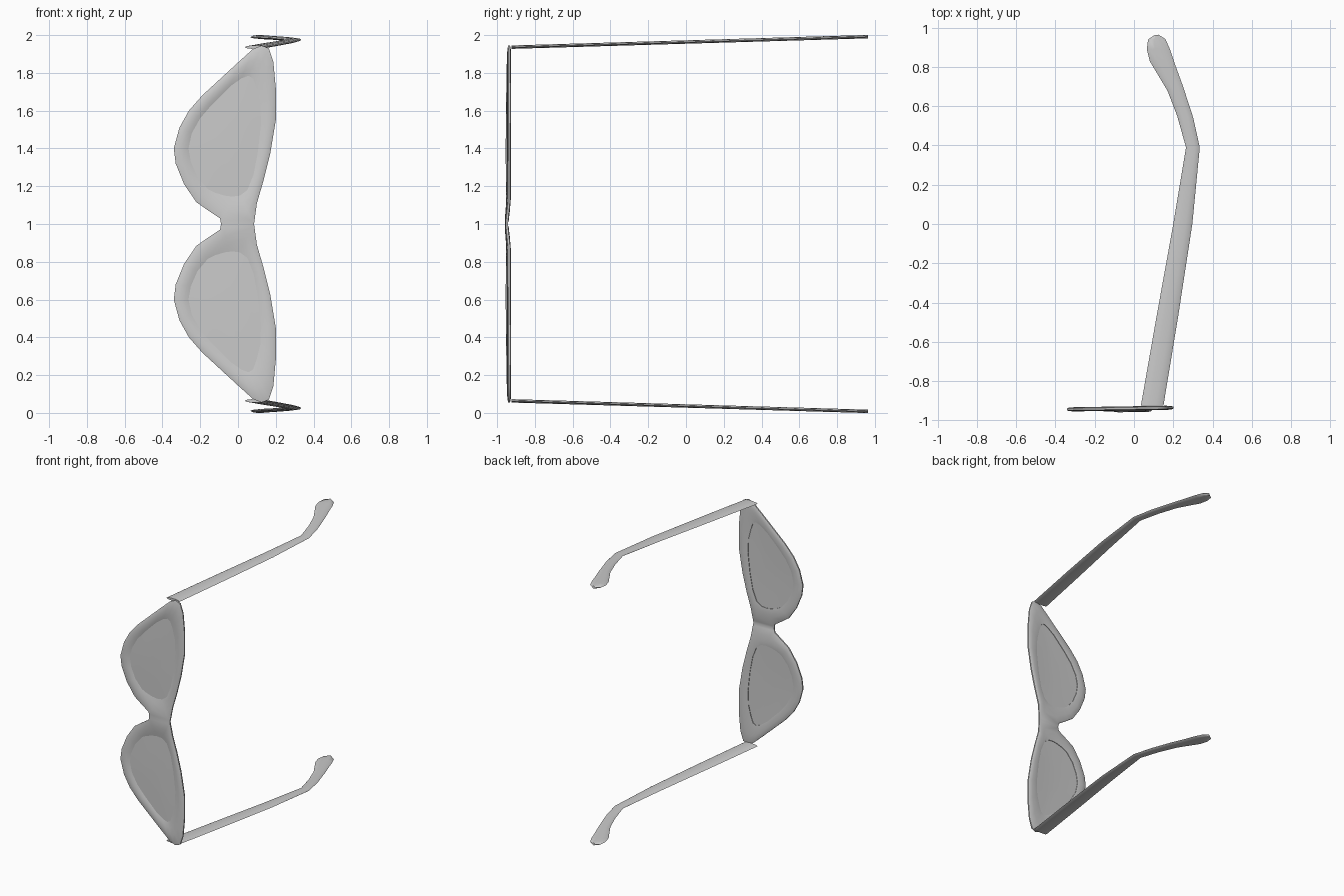
import bpy, bmesh, math
from mathutils import Vector

cube = bpy.data.objects.get("Cube")
if cube:
    bpy.data.objects.remove(cube, do_unlink=True)

grey = bpy.data.materials.new("plain grey")
grey.use_nodes = True
GREY = (0.6, 0.6, 0.6, 1)
grey.diffuse_color = GREY
grey.node_tree.nodes["Principled BSDF"].inputs["Base Color"].default_value = GREY

# Mirror plane halfway up: the glasses stand on one temple
mirror_centre = bpy.data.objects.new("mirror_centre", None)
mirror_centre.location.z = 1
mirror_centre.hide_render = True
bpy.context.collection.objects.link(mirror_centre)


def make_part(name, bm, angle):
    bmesh.ops.recalc_face_normals(bm, faces=bm.faces)
    mesh = bpy.data.meshes.new(name)
    bm.to_mesh(mesh)
    bm.free()
    mesh.materials.append(grey)
    obj = bpy.data.objects.new(name, mesh)
    bpy.context.collection.objects.link(obj)
    mod = obj.modifiers.new("other side", 'MIRROR')
    mod.use_axis = (False, False, True)
    mod.mirror_object = mirror_centre
    mod.merge_threshold = 0.002
    bpy.ops.object.select_all(action='DESELECT')
    obj.select_set(True)
    bpy.context.view_layer.objects.active = obj
    bpy.ops.object.shade_smooth_by_angle(angle=math.radians(angle))
    return obj


def depth(x, z):
    """Middle of the front in y: tilted, and pushed forward at the bridge."""
    return -0.937 + 0.016 * (x - 0.1) - 0.012 * max(0, 1 - (z - 1) / 0.12)


# Rim outline (x, z) and the matching lens opening, from bridge to bridge
rim = [(-.09, 1), (-.095, 1.03), (-.17, 1.08), (-.22, 1.115), (-.285, 1.21),
       (-.33, 1.32), (-.34, 1.4), (-.31, 1.51), (-.26, 1.6), (-.19, 1.68),
       (0, 1.855), (.08, 1.927), (.125, 1.945), (.163, 1.93), (.187, 1.86),
       (.2, 1.72), (.2, 1.55), (.17, 1.37), (.135, 1.23), (.1, 1.11), (.085, 1)]
hole = [(-.03, 1.145), (-.07, 1.15), (-.12, 1.165), (-.16, 1.185), (-.215, 1.25),
        (-.25, 1.33), (-.262, 1.4), (-.245, 1.48), (-.2, 1.56), (-.14, 1.63),
        (-.04, 1.73), (.02, 1.772), (.055, 1.785), (.08, 1.77), (.098, 1.72),
        (.118, 1.64), (.122, 1.53), (.105, 1.38), (.082, 1.26), (.05, 1.18), (.01, 1.15)]

# Frame: a rounded section (0 = rim, 1 = opening; y offset) swept round the lens
section = [(0, .005), (0, -.005), (.12, -.009), (.45, -.011), (.75, -.008),
           (1, -.002), (1, .007), (.8, .0095), (.45, .0105), (.12, .009)]
bm = bmesh.new()
loops = []
for (ax, az), (bx, bz) in zip(rim, hole):
    loop = []
    for t, dy in section:
        x, z = ax + (bx - ax) * t, az + (bz - az) * t
        loop.append(bm.verts.new((x, depth(x, z) + dy, z)))
    loops.append(loop)
for i, a in enumerate(loops):
    b = loops[(i + 1) % len(loops)]
    for j in range(len(section)):
        # The bridge stays open where the two halves join
        if not (i == len(loops) - 1 and j == 0):
            k = (j + 1) % len(section)
            bm.faces.new((a[j], a[k], b[k], b[j]))
make_part("frame", bm, 55)

# Lens: a thin, slightly dished plate filling the opening
bm = bmesh.new()
centre = Vector((-.05, 1.45))
for side in (-.002, .003):
    rings = []
    for scale in (1.0, .7, .35):
        ring = []
        for p in hole:
            x, z = centre + (Vector(p) - centre) * scale
            ring.append(bm.verts.new((x, depth(x, z) + side - .004 * (1 - scale), z)))
        rings.append(ring)
    n = len(hole)
    for a, b in zip(rings, rings[1:]):
        for i in range(n):
            bm.faces.new((a[i], a[(i + 1) % n], b[(i + 1) % n], b[i]))
    bm.faces.new(rings[-1])
make_part("lens", bm, 50)

# Temple: flat oval sections between a lower and an upper edge (x, y)
low = [(.035, -.925), (.115, -.47), (.2, 0), (.265, .39), (.22, .55),
       (.17, .68), (.08, .83), (.065, .89), (.072, .94), (.105, .962)]
high = [(.15, -.925), (.225, -.47), (.297, 0), (.335, .39), (.302, .54),
        (.25, .7), (.203, .83), (.183, .89), (.16, .942), (.125, .964)]
bm = bmesh.new()
SIDES = 10
loops = []
for a, b in zip(low, high):
    a, b = Vector(a), Vector(b)
    mid, half = (a + b) / 2, (b - a) / 2
    z = 1.936 + .0295 * (mid.y + .93)
    loop = []
    for k in range(SIDES):
        ang = math.tau * k / SIDES
        p = mid + half * math.cos(ang)
        loop.append(bm.verts.new((p.x, p.y, z + .0095 * math.sin(ang))))
    loops.append(loop)
for a, b in zip(loops, loops[1:]):
    for k in range(SIDES):
        m = (k + 1) % SIDES
        bm.faces.new((a[k], a[m], b[m], b[k]))
bm.faces.new(loops[0])
bm.faces.new(loops[-1])
make_part("temple", bm, 50)
